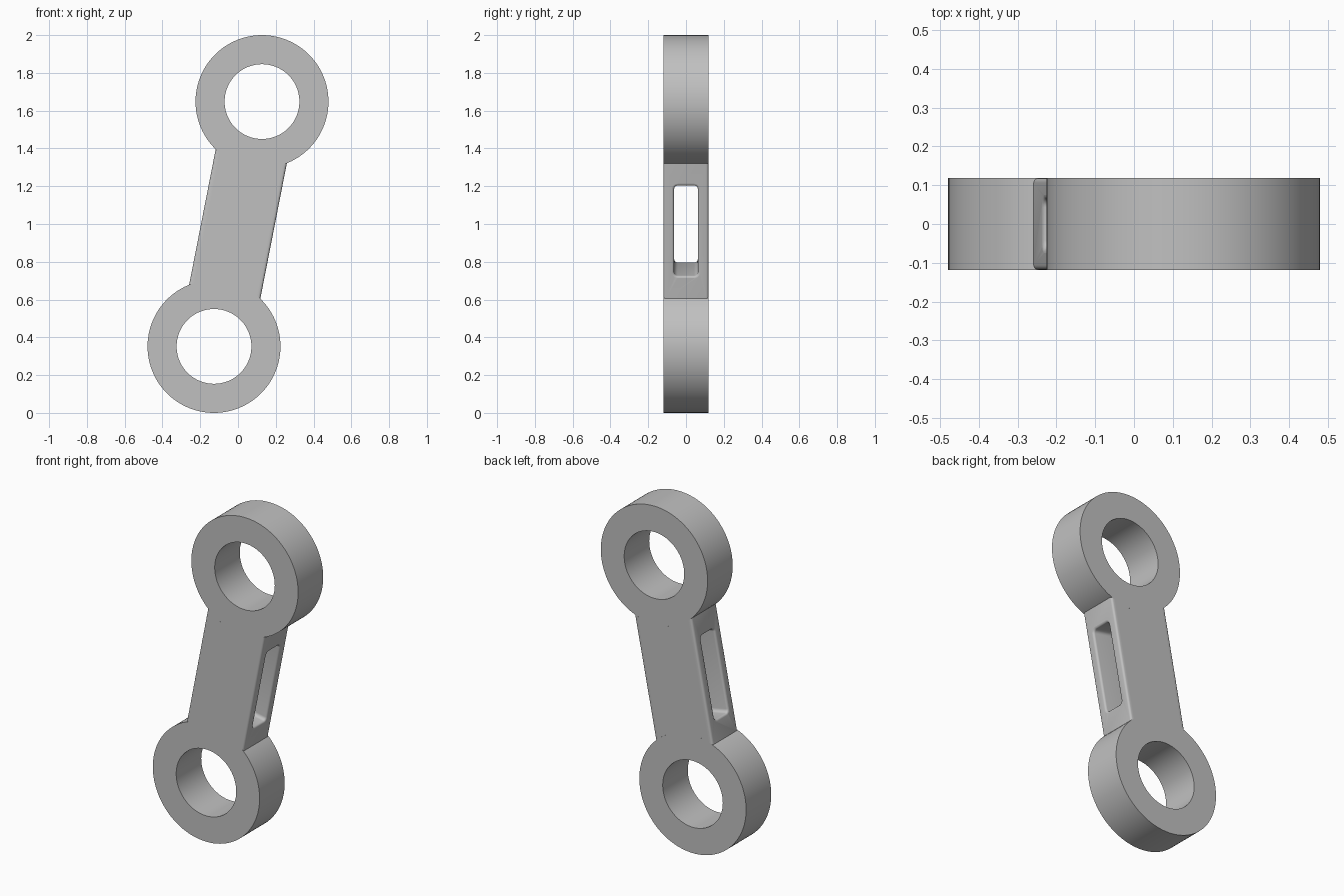
import bpy, bmesh
from math import pi, sin, cos, sqrt, atan2, radians
from mathutils import Matrix, Vector

cube = bpy.data.objects.get("Cube")
if cube:
    bpy.data.objects.remove(cube, do_unlink=True)

DX, DZ = 0.127, 0.648            # ring centre offset from the middle
REACH = sqrt(DX * DX + DZ * DZ)
OUTER, INNER, HALF_T = 0.352, 0.198, 0.118
HALF_W, ROUND = 0.192, 0.012
SLOT_Y, SLOT_Z, CORNER = 0.063, 0.243, 0.02
TILT = Matrix.Translation((0, 0, 1)) @ Matrix.Rotation(atan2(DX, DZ), 4, 'Y')

metal = bpy.data.materials.new("light grey metal")
metal.use_nodes = True
GREY = (0.53, 0.53, 0.53, 1)
metal.diffuse_color = GREY
metal.node_tree.nodes["Principled BSDF"].inputs["Base Color"].default_value = GREY


def finish(name, bm):
    """Tilt the upright part into place and make it an object."""
    bmesh.ops.recalc_face_normals(bm, faces=bm.faces)
    bm.transform(TILT)
    mesh = bpy.data.meshes.new(name)
    bm.to_mesh(mesh)
    bm.free()
    mesh.materials.append(metal)
    obj = bpy.data.objects.new(name, mesh)
    bpy.context.collection.objects.link(obj)
    return obj


def activate(obj):
    bpy.ops.object.select_all(action='DESELECT')
    obj.select_set(True)
    bpy.context.view_layer.objects.active = obj


def bridge(bm, loops, closed):
    """Join equal vertex loops with quads."""
    n = len(loops[0])
    for k in range(len(loops) if closed else len(loops) - 1):
        a, b = loops[k], loops[(k + 1) % len(loops)]
        for i in range(n):
            j = (i + 1) % n
            bm.faces.new((a[i], a[j], b[j], b[i]))


def ring(name, height, n=96):
    bm = bmesh.new()
    loops = []
    for r, y in ((OUTER, -HALF_T), (OUTER, HALF_T), (INNER, HALF_T), (INNER, -HALF_T)):
        loops.append([bm.verts.new((r * cos(2 * pi * i / n), y,
                                    height + r * sin(2 * pi * i / n))) for i in range(n)])
    bridge(bm, loops, True)
    return finish(name, bm)


def connecting_bar(n=16):
    """Bar whose hollow ends hug the rings, with rounded long edges."""
    bm = bmesh.new()
    ws = [HALF_W * (2 * i / n - 1) for i in range(n + 1)]
    top = [(w, REACH - sqrt(OUTER ** 2 - w * w)) for w in ws]
    outline = top + [(-w, -z) for w, z in top]
    loops = [[bm.verts.new((w, y, z)) for w, z in outline] for y in (-HALF_T, HALF_T)]
    bridge(bm, loops, False)
    for loop in loops:
        bm.faces.new(loop)
    long_edges = [e for e in bm.edges if e.calc_length() > 0.4]
    bmesh.ops.bevel(bm, geom=long_edges, offset=ROUND, segments=4,
                    profile=0.5, affect='EDGES')
    return finish("connecting_bar", bm)


def slot_cutter():
    """Rounded slot through the bar, flaring softly at both mouths."""
    bm = bmesh.new()
    steps = [pi / 2 * i / 4 for i in range(5)]
    half = [(HALF_W - ROUND + ROUND * sin(a), ROUND * (1 - cos(a))) for a in steps]
    half.append((HALF_W + 0.03, ROUND))
    sections = [(-w, g) for w, g in reversed(half)] + half
    loops = []
    for w, grow in sections:
        loop = []
        r = CORNER + grow
        for k, (sy, sz) in enumerate(((1, 1), (-1, 1), (-1, -1), (1, -1))):
            for i in range(6):
                a = pi / 2 * (k + i / 5)
                loop.append(bm.verts.new((w, sy * (SLOT_Y - CORNER) + r * cos(a),
                                          sz * (SLOT_Z - CORNER) + r * sin(a))))
        loops.append(loop)
    bridge(bm, loops, False)
    bm.faces.new(loops[0])
    bm.faces.new(loops[-1])
    return finish("slot_cutter", bm)


upper = ring("upper_ring", REACH)
lower = ring("lower_ring", -REACH)
bar = connecting_bar()

# Cut the slot through the bar
cutter = slot_cutter()
cutter.hide_render = True
cut = bar.modifiers.new("slot", 'BOOLEAN')
cut.operation = 'DIFFERENCE'
cut.solver = 'EXACT'
cut.object = cutter
activate(bar)
bpy.ops.object.modifier_apply(modifier=cut.name)
bpy.data.objects.remove(cutter, do_unlink=True)

for part in (upper, lower, bar):
    activate(part)
    bpy.ops.object.shade_smooth_by_angle(angle=radians(35))
